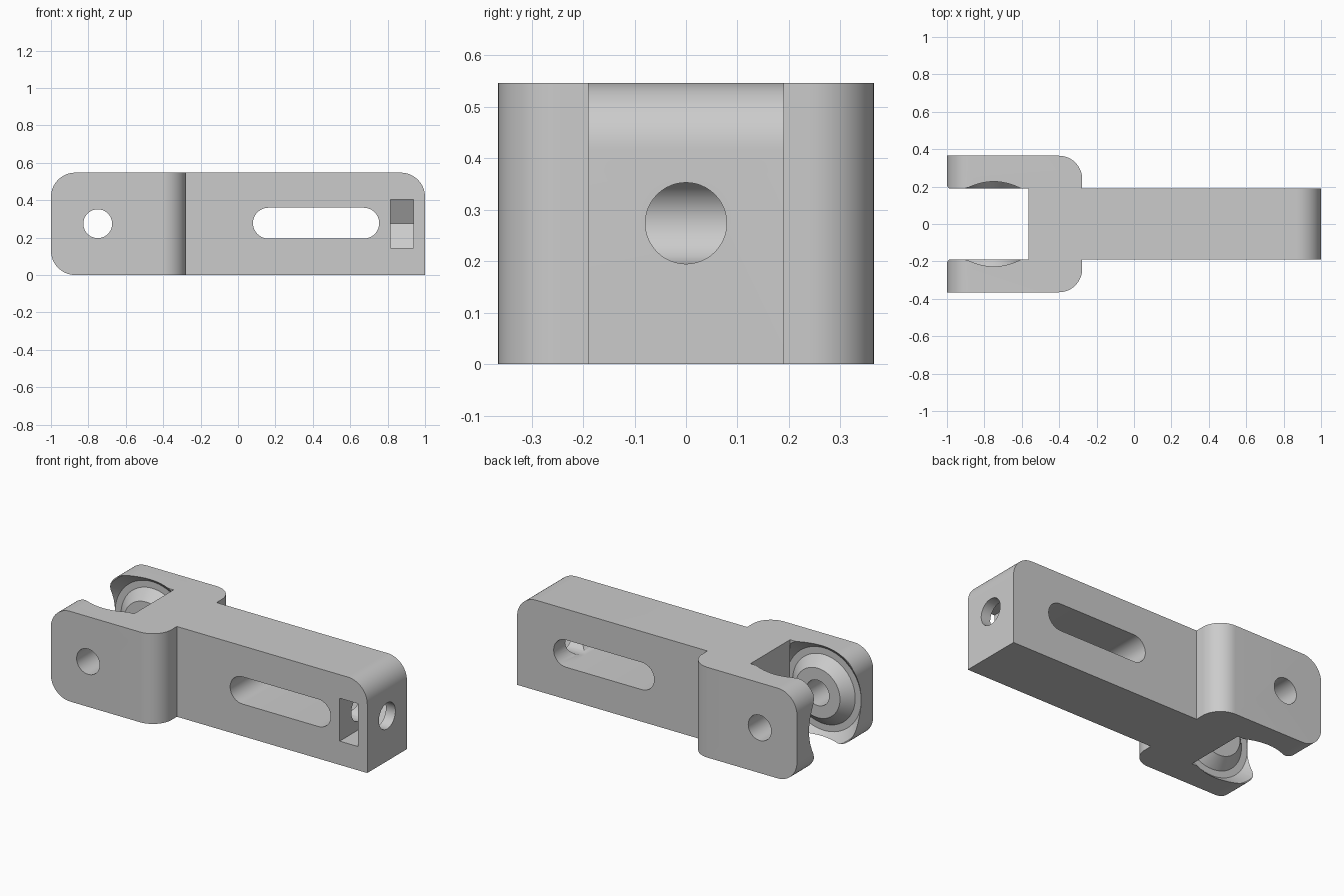
import bpy, bmesh
from math import pi, sin, cos
from mathutils import Vector

if "Cube" in bpy.data.objects:
    bpy.data.objects.remove(bpy.data.objects["Cube"], do_unlink=True)

H, MID = 0.547, 0.274        # height and hole level
ARM, FORK = 0.19, 0.365      # half widths
PIVOT = -0.75

AXES = {"x": lambda a, b, d: (d, a, b),
        "y": lambda a, b, d: (a, d, b),
        "z": lambda a, b, d: (a, b, d)}


def arc(cx, cy, r, start, end, n=16):
    steps = [start + (end - start) * i / n for i in range(n + 1)]
    return [(cx + r * cos(t * pi / 180), cy + r * sin(t * pi / 180)) for t in steps]


def finish(name, bm):
    bmesh.ops.remove_doubles(bm, verts=bm.verts, dist=1e-5)
    bmesh.ops.recalc_face_normals(bm, faces=bm.faces)
    mesh = bpy.data.meshes.new(name)
    bm.to_mesh(mesh)
    bm.free()
    obj = bpy.data.objects.new(name, mesh)
    bpy.context.collection.objects.link(obj)
    return obj


def prism(name, outline, axis, low, high):
    """Extrude a closed outline along an axis."""
    bm = bmesh.new()
    place = AXES[axis]
    face = bm.faces.new([bm.verts.new(place(a, b, low)) for a, b in outline])
    new = bmesh.ops.extrude_face_region(bm, geom=[face])["geom"]
    shift = Vector(place(0, 0, high - low))
    bmesh.ops.translate(bm, vec=shift, verts=[v for v in new if isinstance(v, bmesh.types.BMVert)])
    return finish(name, bm)


def ring(name, profile, side):
    """Revolve a radius/depth profile about the hinge pin."""
    bm = bmesh.new()
    verts = [bm.verts.new((PIVOT + r, side * y, MID)) for r, y in profile]
    edges = [bm.edges.new((verts[i - 1], verts[i])) for i in range(len(verts))]
    bmesh.ops.spin(bm, geom=verts + edges, cent=(PIVOT, 0, MID), axis=(0, 1, 0),
                   angle=2 * pi, steps=64)
    return finish(name, bm)


def combine(body, tool, operation="DIFFERENCE"):
    mod = body.modifiers.new(tool.name, "BOOLEAN")
    mod.operation, mod.object, mod.solver = operation, tool, "EXACT"
    bpy.context.view_layer.objects.active = body
    bpy.ops.object.modifier_apply(modifier=mod.name)
    bpy.data.objects.remove(tool, do_unlink=True)


# Plan outline: long arm with a wider fork
R = 0.125
half = [(1, ARM), (-0.277, ARM)] + arc(-0.277 - R, FORK - R, R, 0, 90) + [(-1, FORK)]
plan = half + [(x, -y) for x, y in reversed(half)]
body = prism("fork_arm", plan, "z", 0, H)

# Rounded ends seen from the side
C = 0.13
side = ([(1, 0), (1, H - C)] + arc(1 - C, H - C, C, 0, 90)[1:]
        + arc(C - 1, H - C, C, 90, 180) + arc(C - 1, C, C, 180, 270))
combine(body, prism("side_profile", side, "y", -1, 1), "INTERSECT")

# Fork opening
opening = [(-1.2, -ARM), (-0.565, -ARM), (-0.565, ARM), (-1.2, ARM)]
combine(body, prism("fork_opening", opening, "z", -0.2, 1))

# Conical grooves around the hinge bosses
groove = [(0.148, 0.188), (0.21, 0.25), (0.25, 0.25), (0.312, 0.188)]
for s in (-1, 1):
    combine(body, ring("hinge_groove", groove, s))

# Hinge pin hole and long side slot
combine(body, prism("pin_hole", arc(PIVOT, MID, 0.077, 0, 360, 48)[:-1], "y", -1, 1))
S = 0.0825
slot = arc(0.755 - S, MID + 0.003, S, -90, 90) + arc(0.08 + S, MID + 0.003, S, 90, 270)
combine(body, prism("side_slot", slot, "y", -1, 1))

# Bolt hole in the end and hexagonal nut pocket open to the front
combine(body, prism("bolt_hole", arc(0, MID, 0.079, 0, 360, 48)[:-1], "x", 0.5, 1.2))
N = 0.13
point, shoulder = N / cos(pi / 6), N * 0.577
pocket = [(-0.5, MID - N), (shoulder, MID - N), (point, MID), (shoulder, MID + N), (-0.5, MID + N)]
combine(body, prism("nut_pocket", pocket, "x", 0.815, 0.937))

# Material and shading
grey = bpy.data.materials.new("plain_grey")
grey.use_nodes = True
colour = (0.6, 0.6, 0.6, 1)
grey.diffuse_color = colour
grey.node_tree.nodes["Principled BSDF"].inputs["Base Color"].default_value = colour
body.data.materials.clear()
body.data.materials.append(grey)
bpy.ops.object.select_all(action="DESELECT")
body.select_set(True)
bpy.context.view_layer.objects.active = body
bpy.ops.object.shade_smooth_by_angle(angle=pi / 6)
